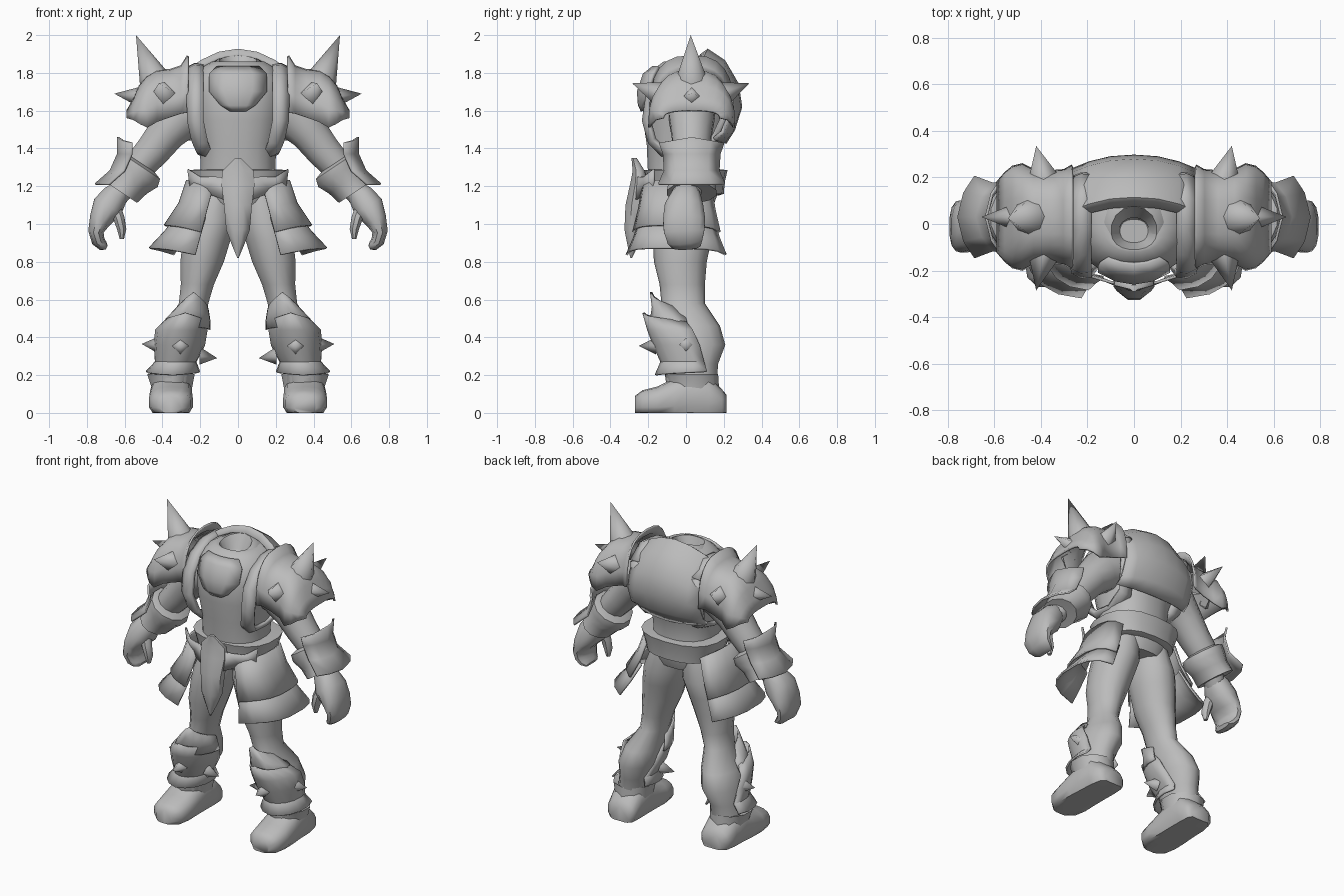
import bpy, bmesh, math
from mathutils import Vector

grey = bpy.data.materials.new("plain_grey")
grey.diffuse_color = (0.5, 0.5, 0.5, 1)


def finish(name, verts, faces, mirror, thick=0, angle=40):
    me = bpy.data.meshes.new(name)
    me.from_pydata(verts, [], faces)
    bm = bmesh.new()
    bm.from_mesh(me)
    bmesh.ops.recalc_face_normals(bm, faces=bm.faces)
    bm.to_mesh(me)
    bm.free()
    me.materials.append(grey)
    ob = bpy.data.objects.new(name, me)
    bpy.context.collection.objects.link(ob)
    bpy.ops.object.select_all(action='DESELECT')
    ob.select_set(True)
    bpy.context.view_layer.objects.active = ob
    bpy.ops.object.shade_smooth_by_angle(angle=math.radians(angle))
    if thick:
        m = ob.modifiers.new("thickness", 'SOLIDIFY')
        m.thickness, m.offset = thick, 0
    if mirror:
        ob.modifiers.new("mirror", 'MIRROR')
    return ob


def tube(name, rings, ref=(0, 1, 0), axis=None, n=14, mirror=True, caps=True,
         floor=None, angle=45, square=1.0):
    """Rings are (x, y, z, a, b): b is the half size along ref, a the one across it."""
    verts, faces = [], []
    c = [Vector(r[:3]) for r in rings]
    for i, r in enumerate(rings):
        d = Vector(axis) if axis else c[min(i + 1, len(c) - 1)] - c[max(i - 1, 0)]
        u = Vector(ref).cross(d).normalized()
        v = d.cross(u).normalized()
        for k in range(n):
            t = 2 * math.pi * (k + .5) / n
            ct, st = math.cos(t), math.sin(t)
            p = c[i] + u * r[3] * math.copysign(abs(ct) ** square, ct) \
                + v * r[4] * math.copysign(abs(st) ** square, st)
            if floor is not None:
                p.z = max(p.z, floor)
            verts.append(p)
    for i in range(len(rings) - 1):
        for k in range(n):
            j = (k + 1) % n
            faces.append((i * n + k, i * n + j, i * n + n + j, i * n + n + k))
    if caps:
        faces += [tuple(range(n)), tuple(range(len(verts) - n, len(verts)))]
    return finish(name, verts, faces, mirror, 0, angle)


def sheet(name, rows, mirror=True, thick=.012, angle=45):
    m = len(rows[0])
    verts = [p for r in rows for p in r]
    faces = [(i * m + k, i * m + k + 1, i * m + m + k + 1, i * m + m + k)
             for i in range(len(rows) - 1) for k in range(m - 1)]
    return finish(name, verts, faces, mirror, thick, angle)


def power(v, e):
    return math.copysign(abs(v) ** e, v)


def arc(cx, cy, z, rx, ry, a0, a1, n=9, square=1.0, dz=lambda s: 0):
    """Horizontal arc; dz raises points by their place s = -1..1 along it."""
    pts = []
    for k in range(n):
        t = math.radians(a0 + (a1 - a0) * k / (n - 1))
        pts.append((cx + rx * power(math.cos(t), square), cy + ry * power(math.sin(t), square),
                    z + dz(2 * k / (n - 1) - 1)))
    return pts


def spike(name, base, tip, r, n=4):
    base, tip = Vector(base), Vector(tip)
    d = (tip - base).normalized()
    u = d.orthogonal().normalized() if abs(d.z) > .9 else d.cross(Vector((0, 0, 1))).normalized()
    v = d.cross(u)
    verts = [base + (u * math.cos(2 * math.pi * k / n) + v * math.sin(2 * math.pi * k / n)) * r
             for k in range(n)] + [tip]
    return finish(name, verts, [(k, (k + 1) % n, n) for k in range(n)], True, 0, 120)


# Torso with broad shoulders and sunken neck opening
tube("torso", [(0, 0, 1.08, .17, .14), (0, -.005, 1.2, .215, .19), (0, -.015, 1.3, .2, .19),
               (0, -.01, 1.42, .205, .2), (0, .005, 1.55, .235, .235), (0, .015, 1.68, .25, .245),
               (0, .02, 1.77, .24, .225), (0, .02, 1.83, .19, .18), (0, .01, 1.86, .14, .13),
               (0, -.02, 1.86, .1, .09), (0, -.03, 1.78, .06, .05)],
     n=20, axis=(0, 0, 1), mirror=False, square=.85)

# Chest bib below the neck, and neck collar tilted forward
sheet("chest_bib", [[(x * w, -.25 + 2.2 * (x * w) ** 2 + dy, z) for x in (-1, -.5, 0, .5, 1)]
      for z, w, dy in ((1.83, .11, .08), (1.79, .15, .03), (1.7, .15, 0), (1.63, .09, .005), (1.6, .04, .02))],
      mirror=False, thick=.02)
tube("neck_collar", [(0, .0, 1.78, .17, .19), (0, -.03, 1.85, .135, .15), (0, -.03, 1.865, .1, .11),
                     (0, -.03, 1.79, .065, .06)], axis=(0, -.25, 1), n=14, mirror=False, caps=False)

# Hunched back shell, and a strap loop around each armhole
back = [(.08, 1.89, 1.6), (.115, 1.918, 1.6), (.2, 1.86, 1.4), (.27, 1.74, .9), (.288, 1.62, .5),
        (.25, 1.5, .2), (.205, 1.43, -.3)]
sheet("back_shell", [[(x, y - 1.1 * abs(x) ** 2.2, z - drop * x * x)
      for x in (-.26, -.19, -.1, 0, .1, .19, .26)] for y, z, drop in back], mirror=False, thick=.02, angle=60)
strap = [(.2, 1.75), (.1, 1.83), (-.02, 1.82), (-.12, 1.77), (-.19, 1.68), (-.21, 1.55), (-.18, 1.44),
         (-.12, 1.38), (0, 1.37), (.14, 1.42), (.2, 1.55), (.2, 1.75)]
sheet("shoulder_strap", [[(x - 1.3 * max(0, 1.58 - z) ** 2, .02 + (y - .02) * k, 1.6 + (z - 1.6) * k)
                          for y, z in strap]
                         for x, k in ((.185, 1.02), (.225, 1.04), (.265, .95))], thick=.03)

# Belt and front guard
tube("belt", [(0, 0, 1.15, .2, .17), (0, 0, 1.16, .235, .2), (0, 0, 1.22, .25, .205),
              (0, 0, 1.285, .27, .22), (0, 0, 1.29, .2, .18)], axis=(0, 0, 1), n=18,
     mirror=False, square=.8, angle=50)
tube("front_guard", [(0, -.275, 1.35, .015, .015), (0, -.25, 1.28, .09, .035), (0, -.25, 1.21, .095, .05),
                     (0, -.265, 1.1, .08, .06), (0, -.275, .97, .068, .055), (0, -.28, .9, .04, .035),
                     (0, -.29, .82, .004, .005)], axis=(0, 0, 1), n=8, mirror=False, angle=50)
sheet("guard_wing", [[(0, -.27, 1.25), (.1, -.25, 1.25), (.2, -.22, 1.25), (.265, -.17, 1.29)],
                     [(0, -.28, 1.12), (.08, -.26, 1.13), (.18, -.22, 1.17), (.25, -.17, 1.18)]])


# Two layers of hip plates
def corners(s):
    return -.035 * abs(s) ** 3 + .012


for nm, rows in {"upper_hip_plate": ((1.22, .1, .17, .19), (1.1, .13, .18, .21), (.98, .15, .24, .24)),
                 "lower_hip_plate": ((1.06, .14, .16, .2), (.95, .16, .225, .235), (.86, .17, .3, .275))}.items():
    sheet(nm, [arc(cx, -.04, z, rx, ry, -84, 62, 9, .75, corners) for z, cx, rx, ry in rows], angle=30)

# Legs
tube("leg", [(.11, 0, 1.16, .1, .14), (.14, -.01, 1.02, .135, .165), (.165, -.02, .92, .13, .155),
             (.19, -.03, .8, .118, .14), (.215, -.02, .68, .09, .12), (.235, -.015, .58, .08, .115),
             (.28, .02, .46, .11, .16), (.305, .03, .36, .12, .178), (.33, .025, .26, .1, .145),
             (.35, .03, .12, .1, .13)], axis=(0, 0, 1), n=14)

# Feet, lofted from heel to toe and flattened at the ground
tube("boot", [(.34, .215, .04, .07, .055), (.345, .19, .05, .1, .075), (.35, .12, .08, .11, .12),
              (.352, .02, .09, .112, .13), (.355, -.06, .07, .115, .115), (.355, -.15, .055, .118, .085),
              (.355, -.23, .05, .105, .07), (.355, -.27, .04, .06, .05)],
     ref=(0, 0, 1), axis=(0, 1, 0), n=14, floor=0, square=.8, angle=60)
tube("ankle_cuff", [(.35, .04, .07, .11, .14), (.35, .04, .13, .112, .135), (.355, .03, .205, .132, .14),
                    (.35, .03, .19, .09, .12)], axis=(0, 0, 1), n=10, angle=50)


# Shin armour in two layers: pointed knee plate and flared greave
def peak(drop):
    return lambda s: -drop * abs(s)


sheet("knee_plate", [arc(.235, -.01, .64, .075, .175, 180, 360, 9, 1, peak(.1)),
                     arc(.265, -.01, .56, .115, .165, 175, 365, 9, 1, peak(.08)),
                     arc(.285, 0, .46, .135, .19, 175, 365, 9, 1, peak(.02))], angle=40)
sheet("greave", [arc(.28, .0, .53, .105, .225, 180, 360, 11, 1, peak(.05)),
                 arc(.3, .0, .44, .135, .2, 170, 370, 11),
                 arc(.31, .01, .36, .13, .18, 160, 380, 11),
                 arc(.33, .02, .27, .105, .15, 150, 390, 11),
                 arc(.345, .02, .2, .14, .18, 150, 390, 11, 1, peak(-.02))], angle=40)
spike("shin_spike_outer", (.42, 0, .36), (.51, 0, .365), .045)
spike("shin_spike_inner", (.2, -.03, .3), (.11, -.04, .29), .045)
spike("shin_spike_front", (.305, -.16, .355), (.305, -.25, .355), .045)

# Arms
tube("arm", [(.2, .03, 1.62, .13, .13), (.3, .03, 1.57, .13, .125), (.38, .03, 1.48, .105, .11),
             (.45, .03, 1.39, .095, .1), (.53, .03, 1.3, .085, .09), (.6, .02, 1.2, .065, .075),
             (.64, .0, 1.14, .055, .065)], n=12)
tube("cuff", [(.51, .03, 1.32, .085, .1), (.513, .03, 1.305, .125, .14), (.53, .03, 1.265, .13, .14),
              (.57, .03, 1.22, .11, .125), (.615, .03, 1.165, .1, .135), (.61, .03, 1.165, .06, .08)],
     axis=(.55, 0, -.83), n=12, angle=40)
sheet("cuff_plate", [[(x - .28 * (y - .03) ** 2 * 9, .03 + (y - .03) * k, z - lift * (abs(y - .03) / .17))
                      for y in (-.14, -.07, .03, .13, .2)]
                     for x, z, k, lift in ((.635, 1.46, 1, .03), (.635, 1.37, .88, 0),
                                           (.675, 1.28, .85, 0), (.755, 1.21, 1.03, 0))], angle=40)

# Hands with one broad curled finger block and a thumb
tube("hand", [(.615, 0, 1.19, .05, .06), (.65, 0, 1.15, .07, .08), (.69, -.01, 1.09, .085, .105),
              (.73, -.01, 1.02, .06, .115), (.752, -.01, .96, .042, .11), (.74, -.005, .91, .036, .095),
              (.715, 0, .885, .028, .08), (.695, 0, .875, .012, .06)], n=12, square=.85)
tube("thumb", [(.65, -.04, 1.08, .035, .04), (.63, -.06, 1.03, .032, .034), (.615, -.06, .97, .026, .03),
               (.615, -.06, .92, .012, .014)], n=8)

# Shoulder armour: rounded shell from a raised inner edge to a flared outer rim
dome = []
for x, top, ry, end in ((.265, 1.89, .22, 1.59), (.3, 1.835, .2, 1.585), (.36, 1.815, .195, 1.565),
                        (.43, 1.81, .2, 1.54), (.48, 1.78, .225, 1.51), (.52, 1.73, .215, 1.53),
                        (.55, 1.66, .19, 1.55), (.585, 1.6, .15, 1.56)):
    dome.append([(x, .03 + ry * power(math.cos(t), .75), end + (top - end) * math.sin(t) ** .75)
                 for t in [math.pi * k / 12 + 1e-6 * (6 - k) for k in range(13)]])
sheet("shoulder_shell", dome, thick=.012, angle=40)
spike("shoulder_horn", (.44, .03, 1.76), (.54, .025, 2.0), .085, 8)
spike("shoulder_spike_outer", (.53, .03, 1.675), (.655, .03, 1.69), .05)
spike("shoulder_spike_front", (.39, -.14, 1.69), (.42, -.285, 1.745), .065)
spike("shoulder_spike_back", (.39, .2, 1.69), (.42, .335, 1.745), .065)
